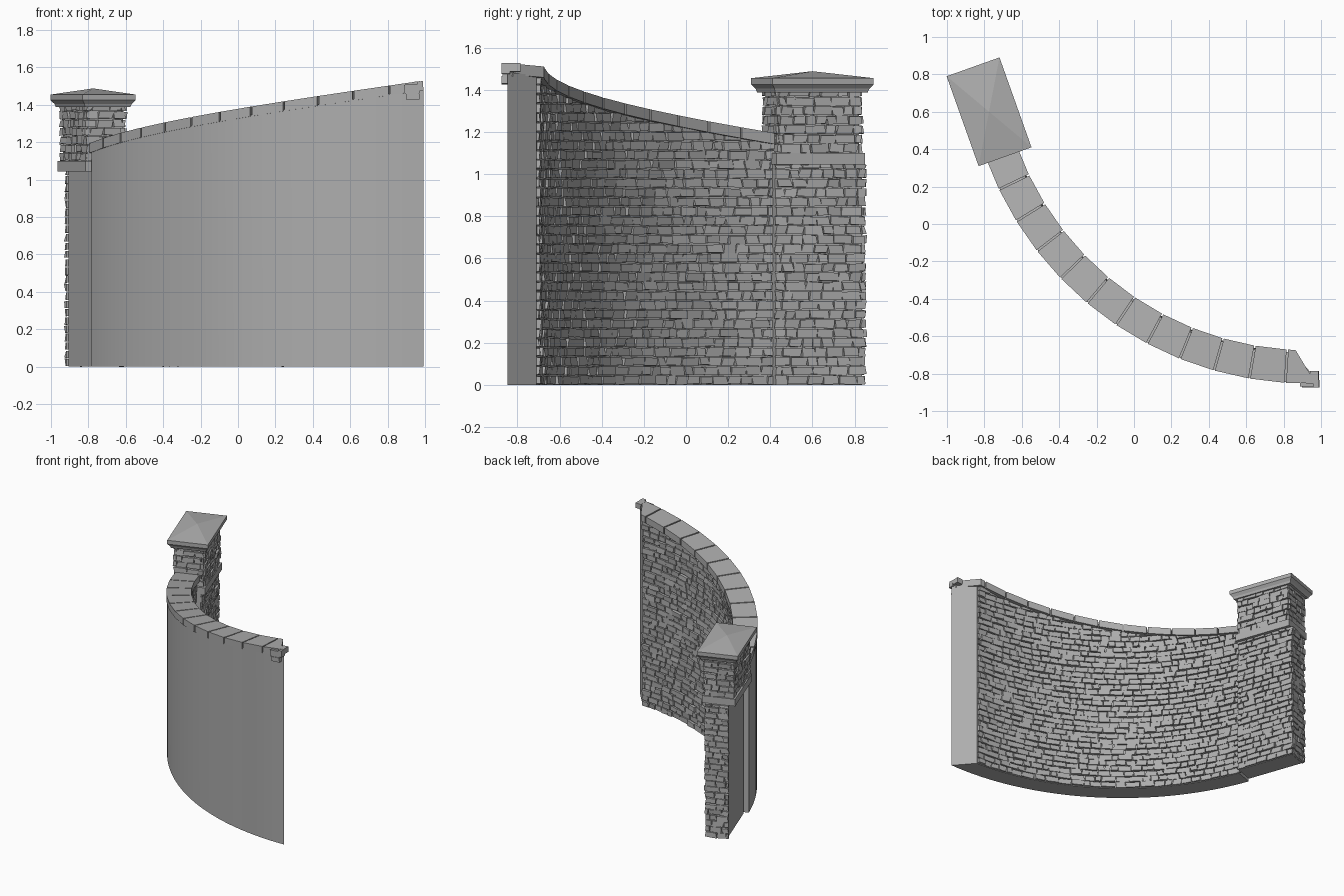
import bpy, bmesh, random
from math import radians, degrees, sin, cos
from mathutils import Vector, Matrix

random.seed(7)
cube = bpy.data.objects.get("Cube")
if cube:
    bpy.data.objects.remove(cube)

stone = bpy.data.materials.new("grey stone")
stone.use_nodes = True
colour = (0.42, 0.42, 0.42, 1)
stone.diffuse_color = colour
stone.node_tree.nodes["Principled BSDF"].inputs["Base Color"].default_value = colour

# Layout of the curved wall and of the turned pier
CX, CY = 0.93, 0.98
R_IN, R_OUT = 1.69, 1.828
A0, A_IN, A_OUT = 200.5, 268.0, 271.9
PIER = Matrix.Translation((-0.775, 0.6, 0)) @ Matrix.Rotation(radians(19.6), 4, "Z")
ROW = 0.0445


def polar(r, a, z):
    return Vector((CX + r * cos(radians(a)), CY + r * sin(radians(a)), z))


def top(a):
    """Height of the coping's top, rising evenly along the arc."""
    return 1.2 + 0.00465 * (a - 201)


def finish(name, bm, smooth=False):
    bmesh.ops.recalc_face_normals(bm, faces=bm.faces)
    mesh = bpy.data.meshes.new(name)
    bm.to_mesh(mesh)
    bm.free()
    mesh.materials.append(stone)
    obj = bpy.data.objects.new(name, mesh)
    bpy.context.collection.objects.link(obj)
    if smooth:
        bpy.ops.object.select_all(action="DESELECT")
        obj.select_set(True)
        bpy.context.view_layer.objects.active = obj
        bpy.ops.object.shade_smooth_by_angle(angle=radians(30))
    return obj


def loft(bm, rings):
    """Skin a list of equal closed rings and cap both ends."""
    loops = [[bm.verts.new(p) for p in ring] for ring in rings]
    n = len(loops[0])
    for a, b in zip(loops, loops[1:]):
        for i in range(n):
            j = (i + 1) % n
            bm.faces.new((a[i], a[j], b[j], b[i]))
    bm.faces.new(loops[0])
    bm.faces.new(loops[-1])


def arc_block(bm, a0, a_in, a_out, r0, r1, low, high, steps):
    """Curved block; inner and outer sides may end at different angles."""
    rings = []
    for i in range(steps + 1):
        t = i / steps
        ai, ao = a0 + (a_in - a0) * t, a0 + (a_out - a0) * t
        rings.append([polar(r0, ai, low(ai)), polar(r1, ao, low(ao)),
                      polar(r1, ao, high(ao)), polar(r0, ai, high(ai))])
    loft(bm, rings)


def rect(x0, x1, y0, y1, z):
    return [PIER @ Vector(p) for p in ((x0, y0, z), (x1, y0, z), (x1, y1, z), (x0, y1, z))]


def bricks(bm, place, length, z_low, z_top):
    """Rough coursed stones; place(u, depth, z) maps them on to a face."""
    z, wob = z_low, lambda s: random.uniform(-s, s)
    while z < z_top(length) or z < z_top(0):
        u = -random.uniform(0, 0.05)
        while u < length:
            w = random.uniform(0.045, 0.105)
            a, b = max(u, 0), min(u + w, length) - 0.005
            c, d = z + 0.003 + wob(0.002), z + ROW - 0.003 + wob(0.002)
            d = min(d, z_top((a + b) / 2))
            u += w
            if b - a < 0.012 or d - c < 0.01:
                continue
            depth, lean = random.uniform(0.009, 0.021), wob(0.005)
            back = [place(p, -0.004, q) for p, q in ((a, c), (b, c), (b, d), (a, d))]
            front = [place(p + wob(0.003) + lean * s, depth + wob(0.004), q + wob(0.003))
                     for p, q, s in ((a, c, -1), (b, c, -1), (b, d, 1), (a, d, 1))]
            loft(bm, [back, front])
        z += ROW


def pier_side(origin, along, out):
    o, al, n = Vector(origin), Vector(along), Vector(out)
    return lambda u, d, z: PIER @ (o + al * u + n * d + Vector((0, 0, z)))


# Curved wall core with a smooth outer side and a slanting end
bm = bmesh.new()
arc_block(bm, A0, A_IN, A_OUT, R_IN, R_OUT, lambda a: 0, lambda a: top(a) - 0.045, 40)
finish("curved_wall", bm, smooth=True)

# Stones on the hollow side of the wall
bm = bmesh.new()
bricks(bm, lambda u, d, z: polar(R_IN - d, A0 - 1 + degrees(u / R_IN), z),
       R_IN * radians(A_IN - A0 + 1), 0, lambda u: top(A0 + degrees(u / R_IN)) - 0.05)
finish("wall_stones", bm)

# Coping stones, the last one cut at a slant
bm = bmesh.new()
joints = [199.6] + [205.7 + 6.05 * i for i in range(11)]
for a, b in zip(joints, joints[1:]):
    arc_block(bm, a + 0.15, b - 0.15, b - 0.15, 1.655, 1.833,
              lambda t: top(t) - 0.052, top, 1)
arc_block(bm, joints[-1] + 0.15, 267.7, 271.3, 1.655, 1.833,
          lambda t: top(t) - 0.052, top, 1)
finish("coping_stones", bm)

# Loose small stones at the high end of the wall
bm = bmesh.new()
for x, y, z, sx, sy, sz in ((0.93, -0.845, 1.485, 0.08, 0.05, 0.05),
                            (0.935, -0.855, 1.445, 0.07, 0.04, 0.035),
                            (0.965, -0.815, 1.505, 0.045, 0.06, 0.04),
                            (0.975, -0.855, 1.5, 0.03, 0.04, 0.05)):
    m = Matrix.Translation((x, y, z)) @ Matrix.Rotation(radians(-4), 4, "Y")
    bmesh.ops.create_cube(bm, size=1, matrix=m @ Matrix.Diagonal((sx, sy, sz, 1)))
finish("end_stones", bm)

# Pier: narrow lower shaft, band, wide upper shaft
for name, x0, x1, y0, y1, z0, z1 in (("pier_lower", -0.062, 0.085, -0.22, 0.22, 0, 1.05),
                                     ("pier_band", -0.122, 0.122, -0.225, 0.222, 1.045, 1.1),
                                     ("pier_upper", -0.1, 0.1, -0.2, 0.2, 1.1, 1.4)):
    bm = bmesh.new()
    loft(bm, [rect(x0, x1, y0, y1, z0), rect(x0, x1, y0, y1, z1)])
    finish(name, bm)

# Stones on the lower shaft: inner side and far end
bm = bmesh.new()
bricks(bm, pier_side((0.085, -0.22, 0), (0, 1, 0), (1, 0, 0)), 0.455, 0, lambda u: 1.045)
bricks(bm, pier_side((-0.075, 0.22, 0), (1, 0, 0), (0, 1, 0)), 0.172, 0, lambda u: 1.045)
finish("pier_lower_stones", bm)

# Stones on all four sides of the upper shaft
bm = bmesh.new()
for s in (-1, 1):
    bricks(bm, pier_side((0.1 * s, -0.21, 0), (0, 1, 0), (s, 0, 0)), 0.42, 1.1, lambda u: 1.39)
    bricks(bm, pier_side((-0.11, 0.2 * s, 0), (1, 0, 0), (0, s, 0)), 0.22, 1.1, lambda u: 1.39)
finish("pier_upper_stones", bm)

# Moulded cap with a low hipped top
bm = bmesh.new()
profile = ((0.022, 1.388), (0.016, 1.405), (0.004, 1.42), (0, 1.425), (0, 1.455))
rings = [rect(-0.15 + i, 0.15 - i, -0.255 + i, 0.255 - i, z) for i, z in profile]
loft(bm, rings)
bm.faces.ensure_lookup_table()
bmesh.ops.poke(bm, faces=[bm.faces[-1]], offset=0)
bm.verts.ensure_lookup_table()
bm.verts[-1].co.z = 1.488
finish("pier_cap", bm)
